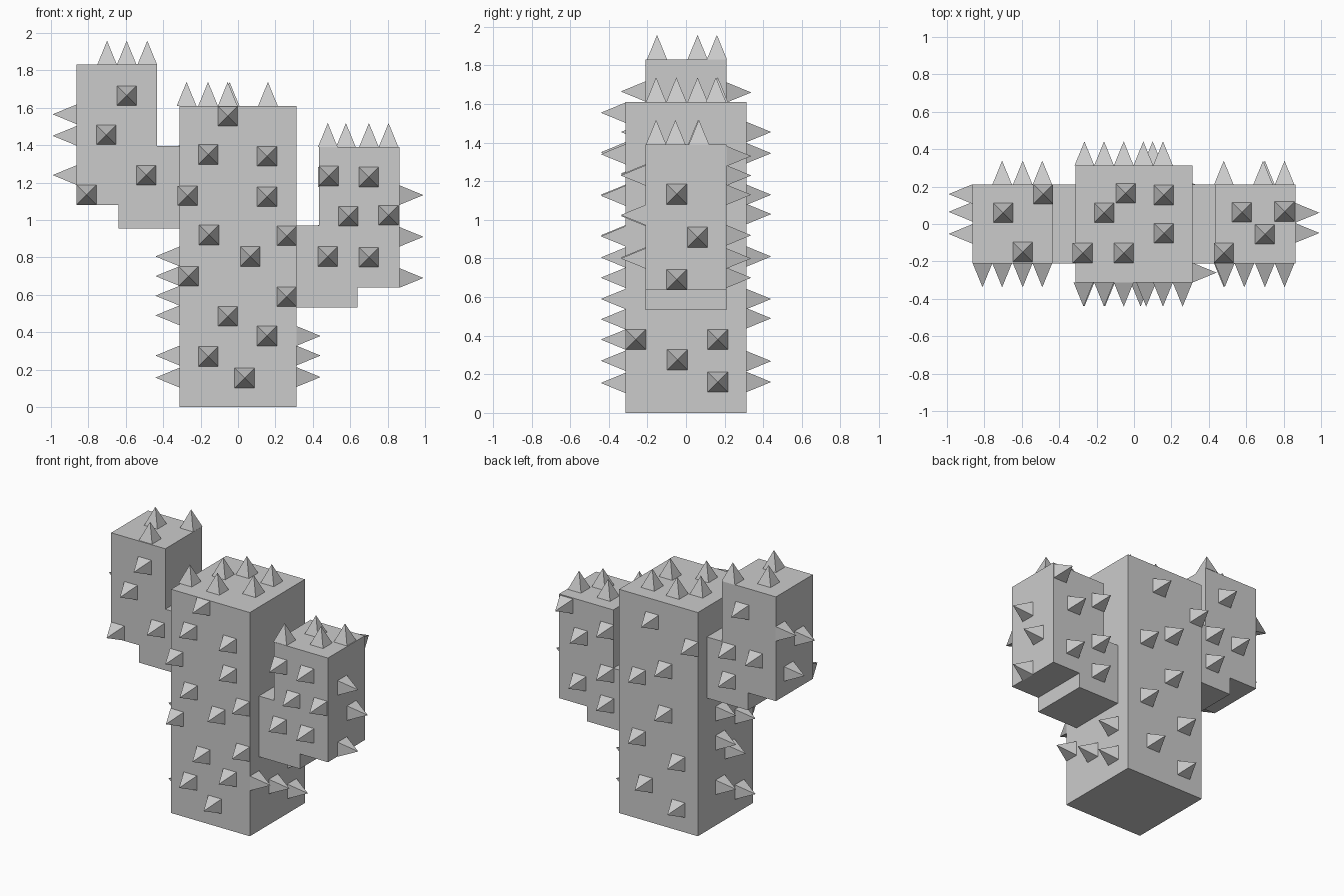
import bpy
from mathutils import Vector

if "Cube" in bpy.data.objects:
    bpy.data.objects.remove(bpy.data.objects["Cube"])

PITCH = 0.0525   # half width of a spike base
LENGTH = 0.128   # spike length


def make_object(name, verts, faces):
    mesh = bpy.data.meshes.new(name)
    mesh.from_pydata(verts, [], faces)
    obj = bpy.data.objects.new(name, mesh)
    bpy.context.collection.objects.link(obj)
    return obj


def box(name, lo, hi):
    bpy.ops.mesh.primitive_cube_add(size=1)
    obj = bpy.context.object
    obj.name = name
    obj.location = [(a + b) / 2 for a, b in zip(lo, hi)]
    obj.scale = [b - a for a, b in zip(lo, hi)]


def spikes(name, axis, sign, level, spots):
    """Square pyramids on the plane axis=level; spots give the other two coordinates."""
    normal = Vector([sign if i == axis else 0 for i in range(3)])
    i, j = [k for k in range(3) if k != axis]
    u = Vector([1 if k == i else 0 for k in range(3)])
    v = normal.cross(u)
    verts, faces = [], []
    for a, b in spots:
        c = Vector((0, 0, 0))
        c[axis], c[i], c[j] = level, a, b
        n = len(verts)
        verts += [c + (u * s + v * t) * PITCH for s, t in ((-1, -1), (1, -1), (1, 1), (-1, 1))]
        verts.append(c + normal * LENGTH)
        faces += [(n + k, n + (k + 1) % 4, n + 4) for k in range(4)]
        faces.append((n + 3, n + 2, n + 1, n))
    make_object(name, verts, faces)


# Trunk and the two stepped arms
T, A = 0.3135, 0.21
box("trunk", (-T, -T, 0), (T, T, 1.61))
box("left_arm_joint", (-0.64, -A, 0.955), (-T, A, 1.395))
box("left_arm", (-0.863, -A, 1.08), (-0.432, A, 1.83))
box("right_arm_joint", (T, -A, 0.533), (0.64, A, 0.97))
box("right_arm", (0.432, -A, 0.64), (0.863, A, 1.39))

# Trunk spikes
spikes("trunk_front_spikes", 1, -1, -T, [
    (-.055, 1.555), (-.16, 1.35), (.155, 1.34), (-.27, 1.13), (.155, 1.125),
    (-.155, .92), (.26, .915), (.065, .805), (-.265, .7), (.26, .59),
    (-.055, .485), (.155, .38), (-.16, .27), (.035, .155)])
spikes("trunk_back_spikes", 1, 1, T, [
    (.05, 1.455), (-.265, 1.345), (-.055, 1.13), (.155, 1.03), (-.055, .81),
    (.155, .59), (-.16, .49), (.1, .268), (-.16, .16)])
spikes("trunk_right_spikes", 0, 1, T, [(-.26, .38), (.165, .38), (-.045, .275), (.165, .16)])
spikes("trunk_left_spikes", 0, -1, -T, [
    (.06, .805), (-.16, .7), (.06, .595), (-.05, .49), (.06, .275), (-.16, .157)])
spikes("trunk_top_spikes", 2, 1, 1.61, [
    (-.045, .165), (.16, .155), (-.16, .06), (.16, -.05), (-.275, -.155), (-.055, -.155)])

# Left arm spikes
spikes("left_arm_front_spikes", 1, -1, -A, [
    (-.595, 1.665), (-.705, 1.455), (-.49, 1.24), (-.81, 1.135)])
spikes("left_arm_back_spikes", 1, 1, A, [
    (-.595, 1.66), (-.49, 1.34), (-.705, 1.34), (-.49, 1.13)])
spikes("left_arm_side_spikes", 0, -1, -0.863, [(.16, 1.565), (-.053, 1.45), (.065, 1.24)])
spikes("left_arm_top_spikes", 2, 1, 1.83, [(-.7, .06), (-.485, .16), (-.595, -.15)])

# Right arm spikes
spikes("right_arm_front_spikes", 1, -1, -A, [
    (.485, 1.235), (.7, 1.23), (.59, 1.02), (.805, 1.025), (.48, .805), (.7, .8)])
spikes("right_arm_back_spikes", 1, 1, A, [
    (.805, 1.33), (.69, 1.13), (.48, 1.23), (.7, .8), (.48, .92), (.48, .7)])
spikes("right_arm_side_spikes", 0, 1, 0.863, [(-.048, 1.133), (.06, .91), (-.048, .69)])
spikes("right_arm_top_spikes", 2, 1, 1.39, [(.577, .062), (.805, .067), (.7, -.055), (.48, -.155)])
